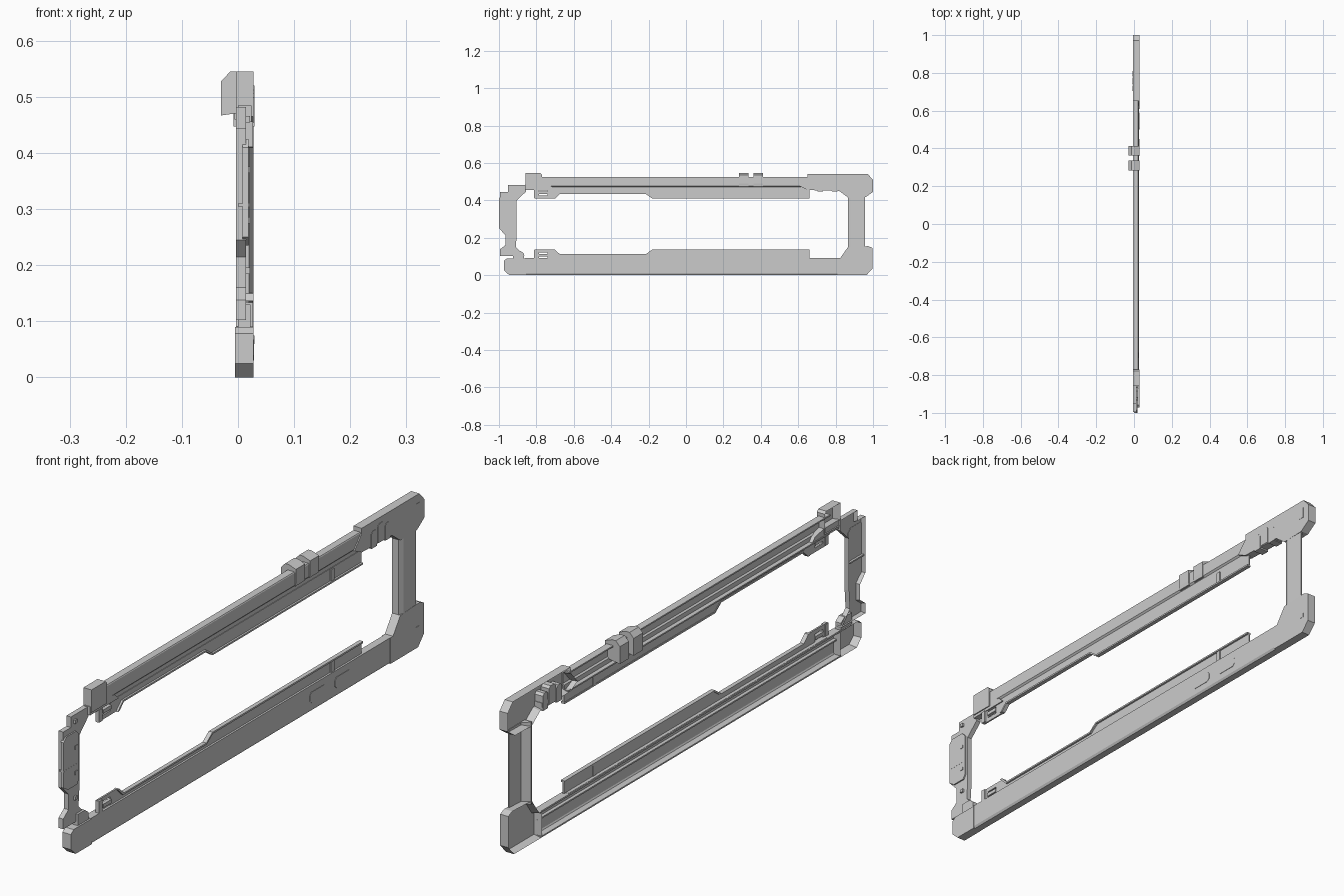
import bpy, bmesh


def prism(name, pts, a, b, axis="x", hollow=0.0):
    """Extrude an outline along an axis: x takes (y,z), y takes (x,z), z takes (x,y).
    hollow > 0 turns an x prism into a tray that is open towards -x."""
    place = {"x": lambda p, q, h: (h, p, q),
             "y": lambda p, q, h: (p, h, q),
             "z": lambda p, q, h: (p, q, h)}[axis]
    bm = bmesh.new()
    lo = [bm.verts.new(place(p, q, a)) for p, q in pts]
    hi = [bm.verts.new(place(p, q, b)) for p, q in pts]
    back = bm.faces.new(lo)
    bm.faces.new(hi)
    n = len(pts)
    for i in range(n):
        j = (i + 1) % n
        bm.faces.new((lo[i], lo[j], hi[j], hi[i]))
    bmesh.ops.recalc_face_normals(bm, faces=bm.faces[:])
    if hollow:
        bmesh.ops.inset_region(bm, faces=[back], thickness=hollow, use_even_offset=True)
        for v in back.verts:
            v.co.x = b - 0.005
    me = bpy.data.meshes.new(name)
    bm.to_mesh(me)
    bm.free()
    ob = bpy.data.objects.new(name, me)
    bpy.context.collection.objects.link(ob)
    return ob


def box(name, x0, x1, y0, y1, z0, z1):
    return prism(name, [(y0, z0), (y1, z0), (y1, z1), (y0, z1)], x0, x1)


# Bottom rail: thin C section open to the back, with an inner rib
prism("bottom_rail", [(-.004, 0), (.022, 0), (.027, .008), (.027, .092), (-.001, .092),
                      (-.001, .086), (.022, .086), (.022, .010), (.019, .005), (-.004, .005)],
      -.86, .815, "y")
box("bottom_rail_rib", .010, .023, -.86, .815, .055, .060)
prism("bottom_rail_end", [(-.972, .025), (-.945, 0), (-.855, 0), (-.855, .09),
                          (-.957, .09), (-.972, .078)], -.005, .028, hollow=.005)
for y in (.36, .50):
    prism("rail_pad", [(y, .04), (y + .01, .03), (y + .08, .03), (y + .09, .04), (y + .09, .058),
                       (y + .08, .068), (y + .01, .068), (y, .058)], .026, .0285)

# Rear corners: hollow trays
prism("lower_corner", [(.81, 0), (.965, 0), (.997, .035), (.997, .145), (.975, .155),
                       (.866, .15), (.825, .092), (.81, .092)], -.004, .028, hollow=.006)
prism("upper_corner", [(.61, .475), (.65, .455), (.82, .45), (.866, .415), (.96, .417), (1, .445),
                       (1, .51), (.972, .54), (.65, .54), (.65, .52)],
      -.004, .028, hollow=.006)
for z0, z1 in ((.06, .075), (.47, .51)):
    box("corner_pad", .027, .0292, .952, .972, z0, z1)

# Rear post: bent plate with a slanted inner flange
prism("rear_post", [(.028, .883), (.026, .957), (.021, .957), (.021, .890), (-.004, .871),
                    (-.004, .866), (.020, .866)], .14, .43, "z")

# Top rail: folded section with a lower shelf
prism("top_rail", [(-.004, .525), (.022, .525), (.024, .522), (.024, .478), (.018, .472),
                   (.018, .455), (-.002, .455), (-.002, .460), (.013, .460), (.013, .476),
                   (.019, .480), (.019, .520), (-.004, .520)], -.80, .66, "y")

# Block over the front end of the top rail
prism("front_block", [(-.857, .465), (-.77, .465), (-.77, .537), (-.778, .545), (-.857, .545)],
      -.004, .028, hollow=.007)
prism("block_gusset", [(-.86, .455), (-.70, .455), (-.72, .475), (-.77, .485), (-.86, .485)],
      .0, .024)

# Clips straddling the top rail
for y0, y1 in ((.283, .335), (.362, .412)):
    prism("rail_clip", [(-.030, .467), (.026, .475), (.028, .49), (.028, .535), (.0, .545),
                        (-.014, .545), (-.030, .528)], y0, y1, "y")

# Inner strips: the lower one is the upper one mirrored in height
MID = .273
for name, s in (("upper", 1), ("lower", -1)):
    def z(v): return MID + s * (v - MID)
    def zbox(n, x0, x1, y0, y1, a, b):
        return box(f"{name}_{n}", x0, x1, y0, y1, min(z(a), z(b)), max(z(a), z(b)))
    prism(name + "_strip", [(y, z(h)) for y, h in
          [(-.81, .41), (-.705, .41), (-.675, .438), (-.215, .438), (-.18, .411), (.66, .411),
           (.66, .458), (-.74, .458), (-.74, .425), (-.785, .425), (-.785, .458), (-.81, .458)]],
          .014, .020)
    # raised border and lip along the deep part
    prism(name + "_strip_lip", [(y, z(h)) for y, h in
          [(-.70, .41), (-.675, .434), (-.215, .434), (-.18, .409), (.66, .409), (.66, .415),
           (-.178, .415), (-.213, .44), (-.679, .44), (-.71, .41)]], .012, .027)
    zbox("strip_joint", .012, .024, .485, .503, .411, .455)
    zbox("strip_pocket", .012, .024, -.785, -.74, .433, .446)
    zbox("strip_front_tab", .012, .027, -.813, -.795, .412, .456)
    zbox("strip_mount", .002, .018, -.79, .65, .453, .459)

# Front bracket: stepped end plate
prism("front_bracket", [(-.952, .445), (-.952, .482), (-.855, .482), (-.855, .447), (-.905, .40),
                        (-.905, .215), (-.91, .15), (-.862, .102), (-.995, .102), (-.995, .138),
                        (-.966, .16), (-.966, .215), (-.995, .245), (-.995, .445)],
      -.004, .014, hollow=.005)
prism("bracket_cover", [(-1, .25), (-.975, .235), (-.925, .235), (-.915, .25), (-.915, .41),
                        (-.93, .425), (-.985, .425), (-1, .41)], .008, .019)
box("bracket_seam", .0, .0195, -1, -.918, .305, .31)
prism("bracket_foot", [(-.925, .085), (-.865, .085), (-.865, .115), (-.885, .13), (-.925, .13)],
      .0, .022)
for zc in (.19, .28, .37, .46):
    box("bracket_stud", .012, .021, -.938, -.926, zc - .006, zc + .006)

# Latch teeth under the upper rear corner
for y0, y1, z0, z1 in ((.703, .733, .447, .507), (.738, .775, .455, .520), (.780, .810, .447, .507)):
    c = .008
    prism("latch_tooth", [(y0, z0), (y1, z0), (y1, z1 - c), (y1 - c, z1), (y0 + c, z1), (y0, z1 - c)],
          -.008, .0295)
box("latch_bar", -.006, .026, .70, .812, .460, .475)
